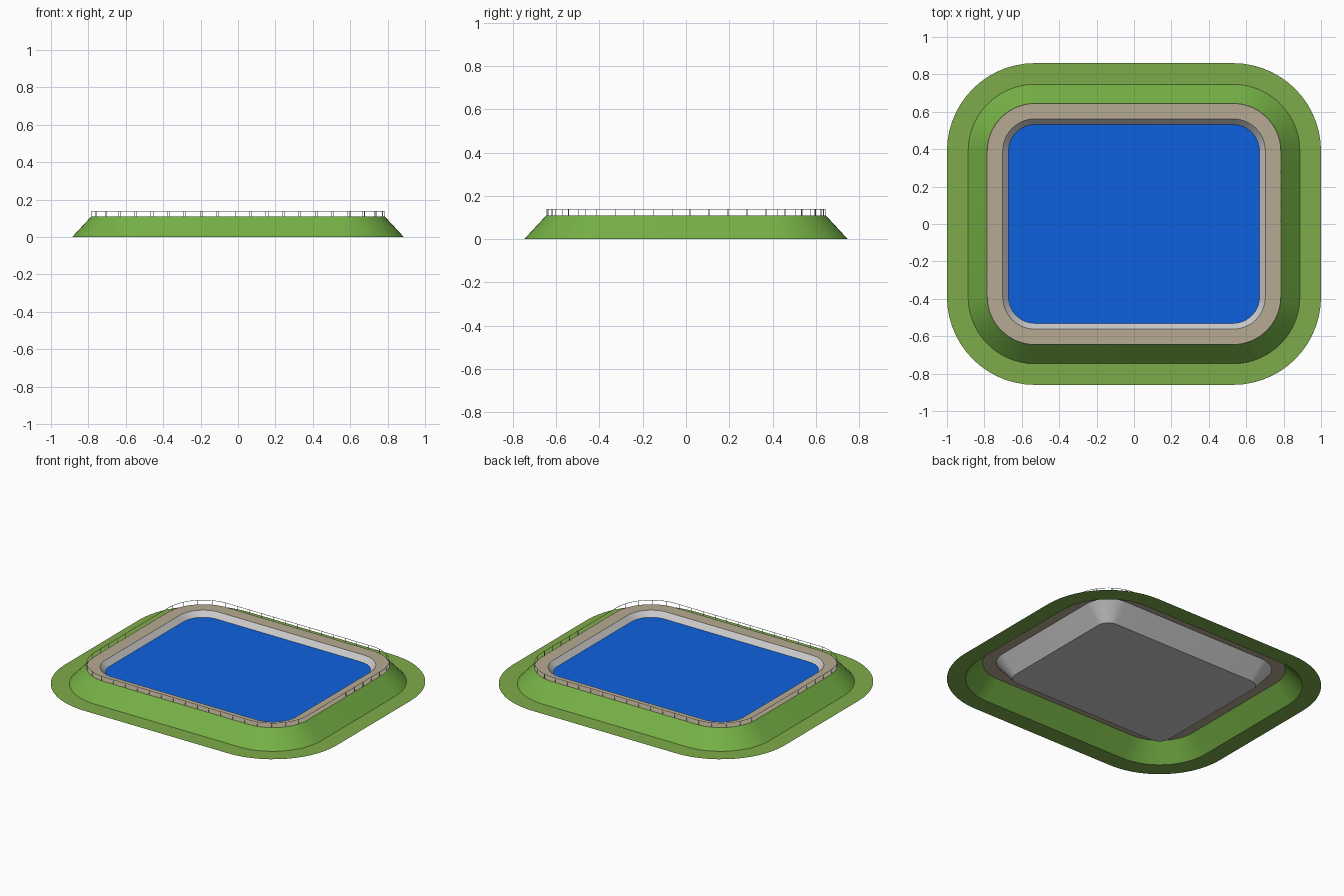
import bpy, bmesh, math

if "Cube" in bpy.data.objects:
    bpy.data.objects.remove(bpy.data.objects["Cube"])

SX, SY = 0.53, 0.39      # centres of the rounded corners
SEG = 14                 # segments per corner


def material(name, rgb):
    m = bpy.data.materials.new(name)
    m.diffuse_color = (*rgb, 1)
    m.use_nodes = True
    m.node_tree.nodes["Principled BSDF"].inputs["Base Color"].default_value = m.diffuse_color
    return m


def outline(r, z):
    """Rounded rectangle whose corners all share the same centres."""
    pts = []
    for q, (sx, sy) in enumerate([(1, 1), (-1, 1), (-1, -1), (1, -1)]):
        for i in range(SEG + 1):
            a = math.pi / 2 * (q + i / SEG)
            pts.append((sx * SX + r * math.cos(a), sy * SY + r * math.sin(a), z))
    return pts


def finish(bm, name, mat, smooth=True):
    me = bpy.data.meshes.new(name)
    bm.to_mesh(me)
    bm.free()
    ob = bpy.data.objects.new(name, me)
    bpy.context.collection.objects.link(ob)
    if mat:
        me.materials.append(mat)
    if smooth:
        bpy.ops.object.select_all(action='DESELECT')
        ob.select_set(True)
        bpy.context.view_layer.objects.active = ob
        bpy.ops.object.shade_smooth_by_angle(angle=math.radians(30))
    return ob


def loft(name, profile, mat=None, cap=False, closed=False):
    """Sweep (radius, z) points around the basin, from outside inwards."""
    bm = bmesh.new()
    rings = [[bm.verts.new(p) for p in outline(r, z)] for r, z in profile]
    pairs = list(zip(rings, rings[1:]))
    if closed:
        pairs.append((rings[-1], rings[0]))
    for a, b in pairs:
        for i in range(len(a)):
            j = (i + 1) % len(a)
            bm.faces.new((a[i], a[j], b[j], b[i]))
    if cap:
        bm.faces.new(rings[-1])
    return finish(bm, name, mat)


grass = material("grass", (0.21, 0.41, 0.07))
bank = material("bank_grass", (0.18, 0.44, 0.06))
gravel = material("gravel", (0.47, 0.40, 0.29))
blue = material("water", (0.004, 0.12, 0.73))

TOP = 0.11
# Ground, bank, crest path and basin lining
loft("grass_verge", [(0.47, 0), (0.357, 0)], grass)
loft("embankment_slope", [(0.357, 0), (0.255, TOP)], bank)
loft("crest_path", [(0.255, TOP), (0.172, TOP)], gravel)
loft("basin_lining", [(0.172, TOP), (0.075, 0)], cap=True)

# Water surface
bm = bmesh.new()
bm.faces.new([bm.verts.new(p) for p in outline(0.141, 0.077)])
finish(bm, "water_surface", blue, smooth=False)

# Fence: thin top rail and evenly spaced posts on the outer crest edge
R, H, T = 0.253, 0.03, 0.001
loft("fence_rail", [(R + T, TOP + H - 2 * T), (R + T, TOP + H),
                    (R - T, TOP + H), (R - T, TOP + H - 2 * T)], closed=True)


def along(s):
    """Point at distance s from the middle of the right side."""
    half = SX + SY + math.pi / 2 * R + SX + SY
    s, sign = s % (2 * half), 1
    if s >= half:
        s, sign = s - half, -1
    arc = math.pi / 2 * R
    if s < SY:
        p = (SX + R, s)
    elif s < SY + arc:
        a = (s - SY) / R
        p = (SX + R * math.cos(a), SY + R * math.sin(a))
    elif s < SY + arc + 2 * SX:
        p = (SX - (s - SY - arc), SY + R)
    else:
        s2 = s - SY - arc - 2 * SX
        if s2 < arc:
            a = math.pi / 2 + s2 / R
            p = (-SX + R * math.cos(a), SY + R * math.sin(a))
        else:
            p = (-SX - R, SY - (s2 - arc))
    return sign * p[0], sign * p[1]


bm = bmesh.new()
COUNT = 60
length = 4 * (SX + SY) + 2 * math.pi * R
for k in range(COUNT):
    x, y = along(0.015 + k * length / COUNT)
    ret = bmesh.ops.create_cone(bm, cap_ends=True, segments=6, radius1=0.0015,
                                radius2=0.0015, depth=H)
    bmesh.ops.translate(bm, verts=ret["verts"], vec=(x, y, TOP + H / 2))
finish(bm, "fence_posts", None)
